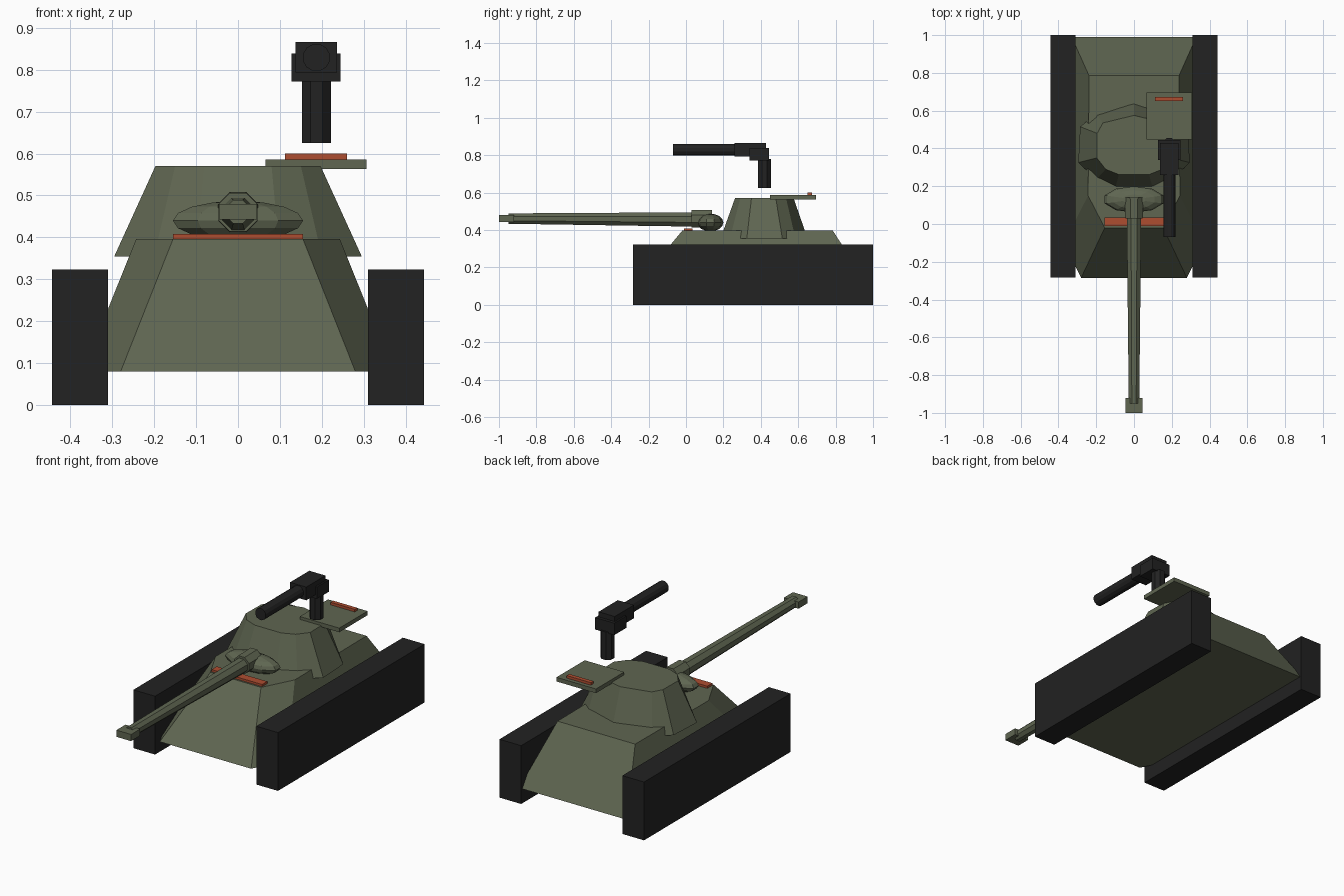
import bpy, bmesh, math
from mathutils import Matrix, Vector

if "Cube" in bpy.data.objects:
    bpy.data.objects.remove(bpy.data.objects["Cube"])


def material(name, rgb):
    m = bpy.data.materials.new(name)
    m.diffuse_color = (*rgb, 1)
    m.use_nodes = True
    m.node_tree.nodes["Principled BSDF"].inputs["Base Color"].default_value = m.diffuse_color
    return m


GREEN = material("olive_green", (0.115, 0.133, 0.083))
DARK = material("dark_grey", (0.016, 0.016, 0.016))
ORANGE = material("rust_orange", (0.42, 0.075, 0.03))


def finish(name, bm, mat):
    bmesh.ops.recalc_face_normals(bm, faces=bm.faces)
    me = bpy.data.meshes.new(name)
    bm.to_mesh(me)
    bm.free()
    me.materials.append(mat)
    ob = bpy.data.objects.new(name, me)
    bpy.context.collection.objects.link(ob)
    return ob


def box(name, x, y, z, mat):
    bm = bmesh.new()
    bmesh.ops.create_cube(bm, size=1)
    for v in bm.verts:
        v.co = [a[0] + (c + 0.5) * (a[1] - a[0]) for a, c in zip((x, y, z), v.co)]
    return finish(name, bm, mat)


def tube(name, start, end, r1, r2, sides, mat):
    a, b = Vector(start), Vector(end)
    bm = bmesh.new()
    turn = (b - a).to_track_quat('Z', 'Y').to_matrix().to_4x4()
    bmesh.ops.create_cone(bm, cap_ends=True, segments=sides, radius1=r1, radius2=r2,
                          depth=(b - a).length,
                          matrix=Matrix.Translation((a + b) / 2) @ turn
                          @ Matrix.Rotation(math.pi / sides, 4, 'Z'))
    return finish(name, bm, mat)


def loft(name, low, z0, high, z1, mat):
    """Join two mirrored outlines, each given as its right half from front to back."""
    def ring(half, z):
        left = [(-x, y) for x, y in reversed(half) if x > 0]
        return [bm.verts.new((x, y, z)) for x, y in half + left]
    bm = bmesh.new()
    a, b = ring(low, z0), ring(high, z1)
    n = len(a)
    bm.faces.new(a)
    bm.faces.new(b)
    for i in range(n):
        j = (i + 1) % n
        bm.faces.new((a[i], a[j], b[j], b[i]))
    return finish(name, bm, mat)


# Tracks
for side, s in (("right", 1), ("left", -1)):
    box(side + "_track", sorted((s * 0.31, s * 0.443)), (-0.283, 1.0), (0, 0.323), DARK)

# Hull with sloped front, chamfered front corners and sloped back
loft("hull",
     [(0.28, -0.285), (0.37, -0.1), (0.33, 0.99)], 0.08,
     [(0.155, -0.02), (0.243, 0.15), (0.238, 0.785)], 0.396, GREEN)

# Turret
loft("turret",
     [(0.1, 0.185), (0.2, 0.235), (0.295, 0.325), (0.285, 0.515), (0.2, 0.585), (0, 0.65)], 0.355,
     [(0.08, 0.262), (0.15, 0.29), (0.197, 0.35), (0.195, 0.48), (0.165, 0.535), (0, 0.575)], 0.57, GREEN)

# Gun mantlet
bm = bmesh.new()
bmesh.ops.create_uvsphere(bm, u_segments=10, v_segments=8, radius=1,
                          matrix=Matrix.Translation((0, 0.13, 0.44))
                          @ Matrix.Diagonal((0.163, 0.07, 0.047, 1)))
finish("gun_mantlet", bm, GREEN)

# Main gun
tube("gun_sleeve", (0, 0.14, 0.46), (0, 0.03, 0.46), 0.052, 0.05, 8, GREEN)
tube("gun_barrel", (0, 0.1, 0.456), (0, -0.95, 0.461), 0.042, 0.03, 8, GREEN)
box("muzzle_brake", (-0.045, 0.045), (-1.0, -0.92), (0.443, 0.48), GREEN)

# Hull stripe, hatch and hatch stripe
box("hull_stripe", (-0.155, 0.155), (-0.01, 0.035), (0.394, 0.408), ORANGE)
box("hatch_plate", (0.065, 0.307), (0.448, 0.695), (0.563, 0.586), GREEN)
box("hatch_stripe", (0.112, 0.26), (0.65, 0.673), (0.585, 0.6), ORANGE)

# Roof machine gun
tube("machine_gun_post", (0.187, 0.42, 0.625), (0.187, 0.42, 0.78), 0.037, 0.037, 8, DARK)
box("machine_gun_bracket", (0.128, 0.245), (0.34, 0.445), (0.772, 0.838), DARK)
box("machine_gun_body", (0.137, 0.236), (0.26, 0.428), (0.793, 0.866), DARK)
tube("machine_gun_barrel", (0.187, 0.28, 0.829), (0.187, -0.07, 0.829), 0.033, 0.033, 12, DARK)
